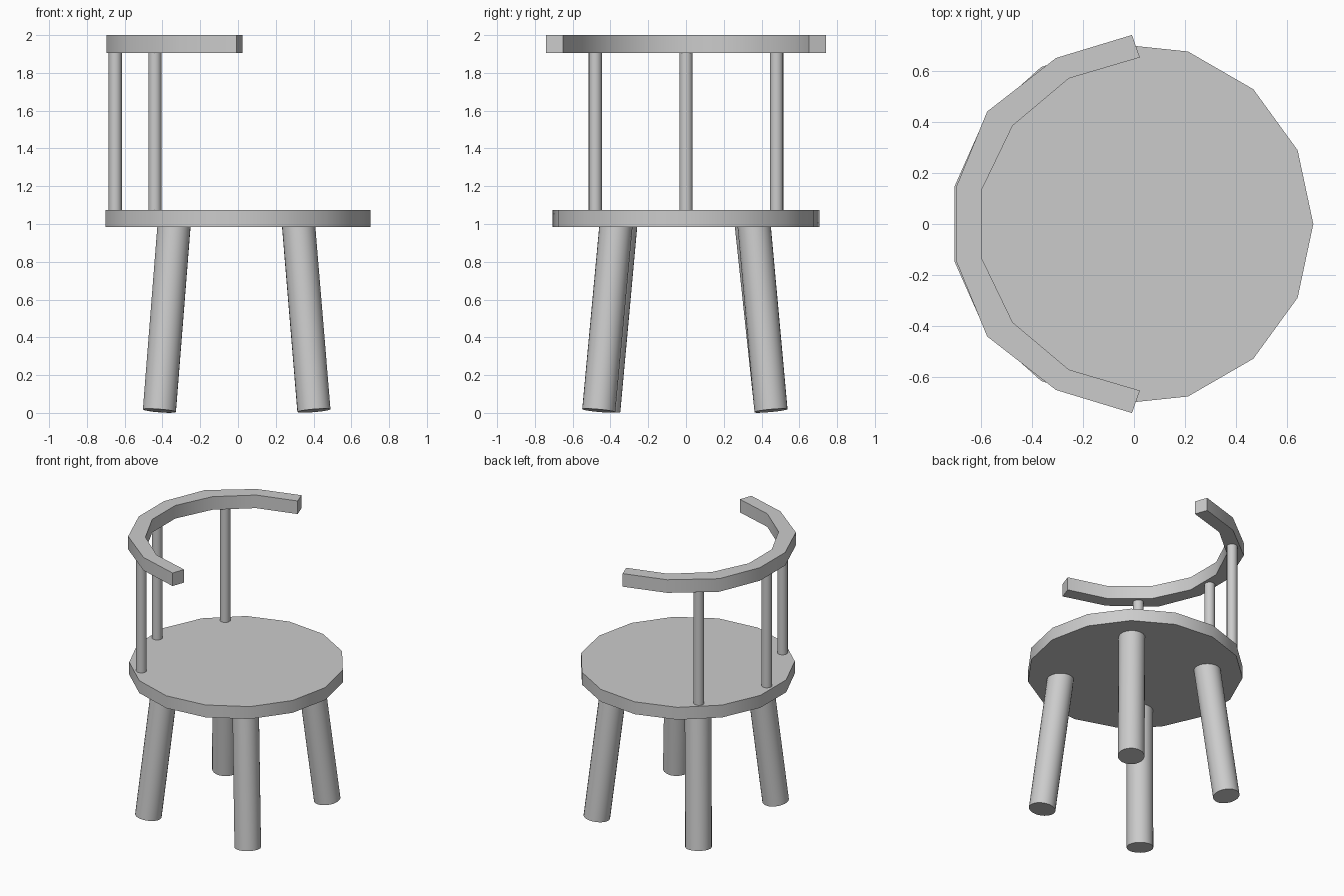
import bpy, bmesh, math
from mathutils import Vector

if "Cube" in bpy.data.objects:
    bpy.data.objects.remove(bpy.data.objects["Cube"])


def smooth(ob):
    bpy.ops.object.select_all(action='DESELECT')
    ob.select_set(True)
    bpy.context.view_layer.objects.active = ob
    bpy.ops.object.shade_smooth_by_angle(angle=math.radians(30))


def rod(name, a, b, radius, sides):
    a, b = Vector(a), Vector(b)
    d = b - a
    bpy.ops.mesh.primitive_cylinder_add(
        vertices=sides, radius=radius, depth=d.length, location=(a + b) / 2,
        rotation=d.to_track_quat('Z', 'Y').to_euler())
    ob = bpy.context.object
    ob.name = name
    smooth(ob)


# Seat: fifteen-sided disc with a corner pointing along +x
bpy.ops.mesh.primitive_cylinder_add(
    vertices=15, radius=0.71, depth=0.09, location=(-0.008, 0, 1.03),
    rotation=(0, 0, math.radians(-90)))
seat = bpy.context.object
seat.name = "seat"
smooth(seat)

# Splayed legs
for name, top, bottom in (
        ("front_right_leg", (0.32, -0.37), (0.402, -0.462)),
        ("back_right_leg", (0.32, 0.36), (0.402, 0.45)),
        ("front_left_leg", (-0.338, -0.345), (-0.416, -0.435)),
        ("back_left_leg", (-0.338, 0.345), (-0.416, 0.45))):
    rod(name, (*bottom, 0.012), (*top, 1.0), 0.088, 24)

# Back posts
for name, x, y in (("back_post_middle", -0.65, 0),
                   ("back_post_front", -0.44, -0.48),
                   ("back_post_rear", -0.44, 0.48)):
    rod(name, (x, y, 1.06), (x, y, 1.92), 0.035, 16)

# Curved backrest: half outline mirrored across y, then extruded upward
outer = [(-0.008, 0.74), (-0.305, 0.65), (-0.575, 0.44), (-0.696, 0.145)]
inner = [(0.023, 0.652), (-0.255, 0.57), (-0.475, 0.385), (-0.597, 0.132)]
outer += [(x, -y) for x, y in reversed(outer)]
inner += [(x, -y) for x, y in reversed(inner)]
bm = bmesh.new()
o = [bm.verts.new((x, y, 1.905)) for x, y in outer]
i = [bm.verts.new((x, y, 1.905)) for x, y in inner]
faces = [bm.faces.new((o[k], o[k + 1], i[k + 1], i[k])) for k in range(len(o) - 1)]
ext = bmesh.ops.extrude_face_region(bm, geom=faces, use_keep_orig=True)
bmesh.ops.translate(bm, vec=(0, 0, 0.095),
                    verts=[g for g in ext["geom"] if isinstance(g, bmesh.types.BMVert)])
bmesh.ops.recalc_face_normals(bm, faces=bm.faces)
mesh = bpy.data.meshes.new("backrest")
bm.to_mesh(mesh)
bm.free()
backrest = bpy.data.objects.new("backrest", mesh)
bpy.context.collection.objects.link(backrest)
smooth(backrest)
